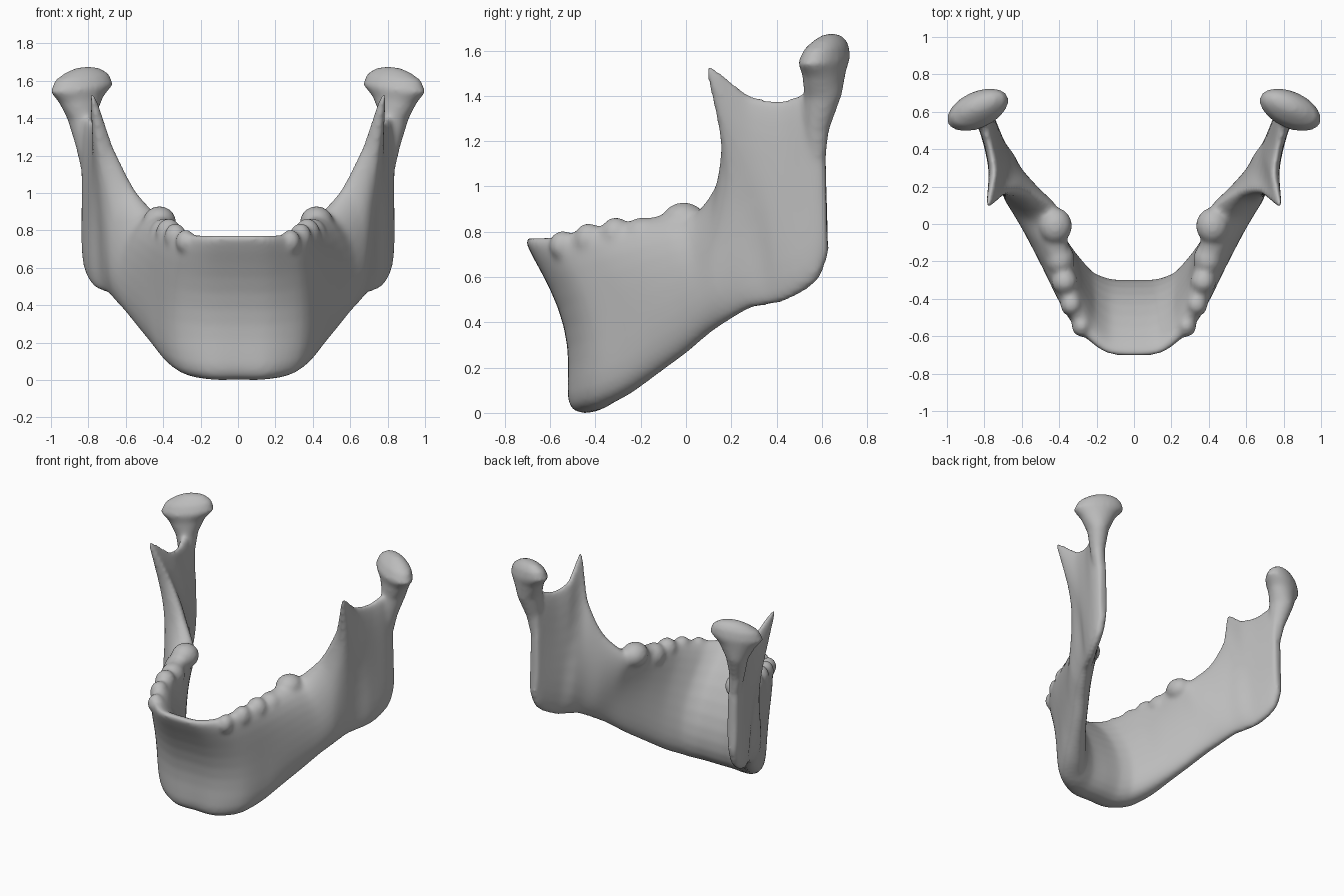
import bpy
import bmesh
from math import cos, sin, pi
from mathutils import Vector, Matrix

cube = bpy.data.objects.get("Cube")
if cube:
    bpy.data.objects.remove(cube, do_unlink=True)

# Lower border, middle and upper border of the left half, from chin to rear edge
LOWER = [(0, -.44, 0), (.13, -.44, 0), (.25, -.38, .02), (.34, -.26, .08),
         (.42, -.13, .17), (.50, 0, .265), (.57, .10, .35), (.63, .19, .41),
         (.68, .28, .46), (.72, .36, .475), (.75, .43, .49), (.78, .51, .53),
         (.80, .585, .59), (.805, .63, .70)]
MIDDLE = [(0, -.44, .38), (.15, -.43, .38), (.28, -.37, .40), (.37, -.25, .45),
          (.44, -.13, .52), (.51, 0, .58), (.56, .09, .62), (.61, .17, .70),
          (.66, .24, .83), (.70, .30, .95), (.735, .38, .95), (.765, .47, .95),
          (.79, .55, 1), (.80, .61, 1.06)]
UPPER = [(0, -.69, .775), (.14, -.675, .775), (.25, -.57, .78), (.33, -.42, .82),
         (.38, -.24, .845), (.415, -.07, .88), (.46, .06, .89), (.57, .15, 1.03),
         (.68, .165, 1.25), (.78, .09, 1.54), (.75, .27, 1.41), (.77, .41, 1.38),
         (.80, .52, 1.41), (.815, .61, 1.42)]
# Half thickness at the lower border, middle and upper border
THICK = [(.12, .10, .06), (.12, .10, .06), (.11, .10, .07), (.09, .09, .075),
         (.07, .09, .08), (.06, .09, .09), (.055, .09, .085), (.05, .09, .05),
         (.05, .075, .04), (.05, .06, .025), (.05, .055, .03), (.05, .05, .03),
         (.045, .045, .04), (.035, .035, .035)]
# Condyle rings: centre, half length, half depth
CONDYLE = [(.79, .57, 1.05, .03, .04), (.815, .575, 1.25, .05, .06),
           (.835, .605, 1.4, .075, .085), (.84, .61, 1.5, .125, .09),
           (.835, .61, 1.56, .18, .10), (.835, .62, 1.62, .155, .08),
           (.83, .63, 1.655, .10, .05), (.83, .63, 1.672, .04, .02)]
# Worn tooth stumps: centre and radii
TEETH = [(.42, -.01, .845, .09, .10, .085), (.395, -.19, .78, .08, .09, .085),
         (.37, -.31, .785, .07, .07, .08), (.335, -.43, .765, .06, .065, .075),
         (.28, -.545, .74, .055, .06, .065)]
STEPS, SIDE = 5, 14


def spline(points, sign):
    """Smooth path through the points, continued across the middle plane."""
    p = [Vector(q) for q in points]
    first = p[1].copy()
    first.x *= sign
    p = [first] + p + [p[-1]]
    out = []
    for a, b, c, d in zip(p, p[1:], p[2:], p[3:]):
        for k in range(STEPS):
            t = k / STEPS
            m, n = (c - a) * .4, (d - b) * .4
            out.append(b * (2*t**3 - 3*t*t + 1) + m * (t**3 - 2*t*t + t)
                       + c * (3*t*t - 2*t**3) + n * (t**3 - t*t))
    return out + [p[-1]]


def through(a, b, c, v):
    """Quadratic through three values at 0, half and 1."""
    return a * (1 - v) * (1 - 2*v) + b * 4 * v * (1 - v) + c * v * (2*v - 1)


def loft(bm, rings, cap_start):
    rows = [[bm.verts.new(p) for p in ring] for ring in rings]
    n = len(rows[0])
    for a, b in zip(rows, rows[1:]):
        for i in range(n):
            j = (i + 1) % n
            bm.faces.new((a[i], a[j], b[j], b[i]))
    bm.faces.new(rows[-1])
    if cap_start:
        bm.faces.new(rows[0])


def plate_rings():
    low, mid, up = (spline(s, -1) for s in (LOWER, MIDDLE, UPPER))
    thick = spline(THICK, 1)
    rings = []
    for i, (b, m, t, w) in enumerate(zip(low, mid, up, thick)):
        along = mid[min(i + 1, len(mid) - 1)] - mid[max(i - 1, 0)]
        if i == 0:
            along = Vector((1, 0, 0))
        outward = Vector((along.y, -along.x, 0)).normalized()
        ring = []
        for k in range(2 * SIDE):
            ang = pi * k / SIDE
            v = (1 - cos(ang)) / 2
            rounding = max(0, 1 - abs(2*v - 1)**5) ** .4
            half = through(*w, v) * rounding
            ring.append(through(b, m, t, v) + outward * (half if ang < pi else -half))
        rings.append(ring)
    return rings


def condyle_rings():
    axis, depth = Vector((.91, -.41, -.12)), Vector((.41, .91, 0))
    return [[Vector((x, y, z)) + axis * a * cos(2*pi*k/20) + depth * b * sin(2*pi*k/20)
             for k in range(20)] for x, y, z, a, b in CONDYLE]


# Half of the jaw: plate, condyle and tooth stumps
bm = bmesh.new()
loft(bm, plate_rings(), False)
loft(bm, condyle_rings(), True)
for x, y, z, *radii in TEETH:
    place = Matrix.Translation((x, y, z)) @ Matrix.Diagonal((*radii, 1))
    bmesh.ops.create_uvsphere(bm, u_segments=16, v_segments=10, radius=1, matrix=place)
bmesh.ops.recalc_face_normals(bm, faces=bm.faces)
mesh = bpy.data.meshes.new("jaw_bone")
bm.to_mesh(mesh)
bm.free()
jaw = bpy.data.objects.new("jaw_bone", mesh)
bpy.context.collection.objects.link(jaw)

# Plain grey bone
grey = bpy.data.materials.new("bone_grey")
grey.use_nodes = True
colour = (.5, .5, .5, 1)
grey.diffuse_color = colour
grey.node_tree.nodes["Principled BSDF"].inputs["Base Color"].default_value = colour
mesh.materials.append(grey)

# Mirror, fuse into one skin and soften
mirror = jaw.modifiers.new("mirror", 'MIRROR')
mirror.merge_threshold = .002
fuse = jaw.modifiers.new("fuse", 'REMESH')
fuse.mode = 'VOXEL'
fuse.voxel_size = .014
fuse.use_smooth_shade = True
soften = jaw.modifiers.new("soften", 'SMOOTH')
soften.factor = .5
soften.iterations = 9
bpy.context.view_layer.objects.active = jaw
jaw.select_set(True)
for name in ("mirror", "fuse", "soften"):
    bpy.ops.object.modifier_apply(modifier=name)
bpy.ops.object.shade_smooth()
